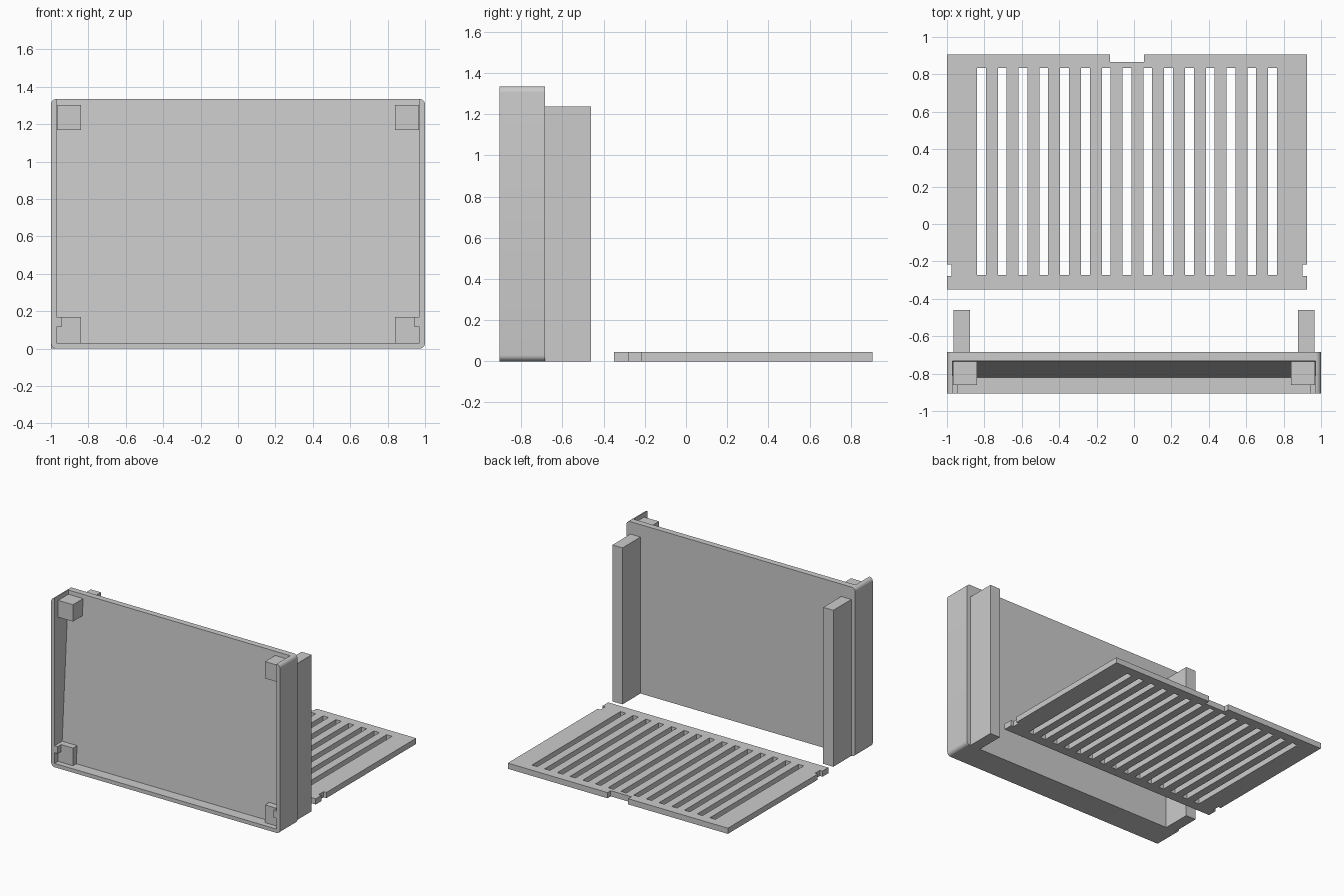
import bpy, bmesh, math
from mathutils import Vector

if "Cube" in bpy.data.objects:
    bpy.data.objects.remove(bpy.data.objects["Cube"])

grey = bpy.data.materials.new("light_grey")
grey.diffuse_color = (0.6, 0.6, 0.6, 1)
grey.use_nodes = True
grey.node_tree.nodes["Principled BSDF"].inputs["Base Color"].default_value = grey.diffuse_color


def prism(bm, base, sweep):
    """Extrude a closed 3D outline along a vector."""
    face = bm.faces.new([bm.verts.new(p) for p in base])
    new = bmesh.ops.extrude_face_region(bm, geom=[face])["geom"]
    bmesh.ops.translate(bm, vec=Vector(sweep),
                        verts=[v for v in new if isinstance(v, bmesh.types.BMVert)])


def box(bm, x0, x1, y0, y1, z0, z1):
    prism(bm, [(x0, y0, z0), (x1, y0, z0), (x1, y1, z0), (x0, y1, z0)], (0, 0, z1 - z0))


def finish(name, bm):
    bmesh.ops.recalc_face_normals(bm, faces=bm.faces)
    me = bpy.data.meshes.new(name)
    bm.to_mesh(me)
    bm.free()
    me.materials.append(grey)
    ob = bpy.data.objects.new(name, me)
    bpy.context.collection.objects.link(ob)
    return ob


def box_object(name, *dims):
    bm = bmesh.new()
    box(bm, *dims)
    return finish(name, bm)


def activate(ob):
    bpy.ops.object.select_all(action='DESELECT')
    ob.select_set(True)
    bpy.context.view_layer.objects.active = ob


def cut(ob, cutter):
    mod = ob.modifiers.new("cut", 'BOOLEAN')
    mod.operation, mod.solver, mod.object = 'DIFFERENCE', 'EXACT', cutter
    activate(ob)
    bpy.ops.object.modifier_apply(modifier=mod.name)
    bpy.data.objects.remove(cutter)


# Tray: upright block with rounded corners
FRONT, BACK, H, R, IN = -0.905, -0.685, 1.335, 0.03, 0.97
outline = []
for cx, cz, start in ((1 - R, H - R, 0), (R - 1, H - R, 90), (R - 1, R, 180), (1 - R, R, 270)):
    for i in range(7):
        a = math.radians(start + 15 * i)
        outline.append((cx + R * math.cos(a), FRONT, cz + R * math.sin(a)))
bm = bmesh.new()
prism(bm, outline, (0, BACK - FRONT, 0))
tray = finish("tray", bm)

# Hollow with a sloping back panel, open at the front and top
slope = (0.82 - 0.733) / (H - 0.03)
bm = bmesh.new()
prism(bm, [(-IN, -1.1, 0.03), (-IN, -0.82, 0.03),
           (-IN, -0.733 + 0.1 * slope, H + 0.1), (-IN, -1.1, H + 0.1)], (2 * IN, 0, 0))
cut(tray, finish("tray_cutter", bm))
activate(tray)
bpy.ops.object.shade_smooth_by_angle(angle=math.radians(30))

# Mirrored parts: corner blocks, retaining tabs, rear posts
for side, s in (("left", -1), ("right", 1)):
    def xs(a, b):
        return sorted((s * a, s * b))
    box_object(f"upper_block_{side}", *xs(0.84, 0.969), -0.862, -0.72, 1.17, 1.303)
    box_object(f"lower_block_{side}", *xs(0.84, 0.972), -0.862, -0.79, 0.028, 0.17)
    box_object(f"tab_{side}", *xs(0.943, 0.972), FRONT, -0.86, 0.115, 0.17)
    box_object(f"rear_post_{side}", *xs(0.878, 0.966), BACK, -0.46, 0, 1.237)

# Slotted cover lying flat, with side notches and a finger notch
X0, X1, Y0, Y1, T = -1.0, 0.925, -0.35, 0.905, 0.045
pts = [(X0, Y0), (X1, Y0), (X1, -0.277), (X1 - 0.024, -0.277), (X1 - 0.024, -0.217),
       (X1, -0.217), (X1, Y1), (0.053, Y1), (0.053, 0.865), (-0.128, 0.865), (-0.128, Y1),
       (X0, Y1), (X0, -0.217), (X0 + 0.024, -0.217), (X0 + 0.024, -0.277), (X0, -0.277)]
bm = bmesh.new()
prism(bm, [(x, y, 0) for x, y in pts], (0, 0, T))
cover = finish("slotted_cover", bm)

# Slots
bm = bmesh.new()
for i in range(15):
    x = (X0 + X1) / 2 + (i - 7) * 0.1112
    box(bm, x - 0.0235, x + 0.0235, -0.273, 0.833, -0.1, 0.2)
cut(cover, finish("slot_cutter", bm))
